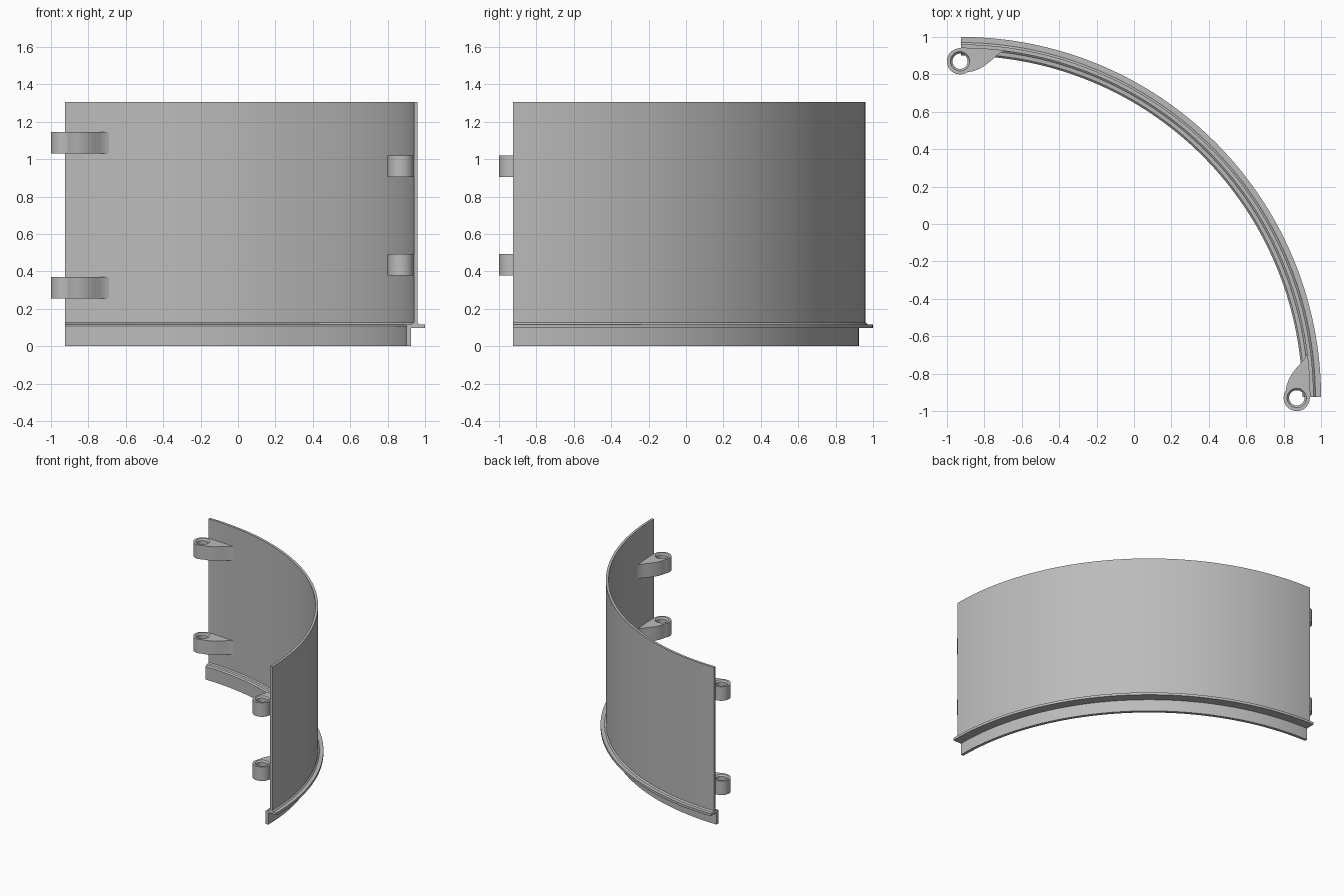
import bpy, bmesh, math
from mathutils import Vector

if "Cube" in bpy.data.objects:
    bpy.data.objects.remove(bpy.data.objects["Cube"], do_unlink=True)

AXIS = -0.926          # x and y of the curved panel's axis
SEGMENTS = 72

grey = bpy.data.materials.new("light grey")
grey.use_nodes = True
colour = (0.5, 0.5, 0.5, 1)
grey.diffuse_color = colour
grey.node_tree.nodes["Principled BSDF"].inputs["Base Color"].default_value = colour


def finish(bm, name):
    bmesh.ops.recalc_face_normals(bm, faces=bm.faces)
    mesh = bpy.data.meshes.new(name)
    bm.to_mesh(mesh)
    bm.free()
    mesh.materials.append(grey)
    obj = bpy.data.objects.new(name, mesh)
    bpy.context.collection.objects.link(obj)
    bpy.ops.object.select_all(action='DESELECT')
    obj.select_set(True)
    bpy.context.view_layer.objects.active = obj
    bpy.ops.object.shade_smooth_by_angle(angle=math.radians(25))
    return obj


def join_loops(bm, a, b):
    n = len(a)
    for i in range(n):
        j = (i + 1) % n
        bm.faces.new((a[i], a[j], b[j], b[i]))


# Quarter-round panel: wall, flange and stepped-in skirt swept as one section
section = [(1.826, 0), (1.85, 0), (1.85, 0.097), (1.926, 0.097), (1.926, 0.117),
           (1.896, 0.117), (1.886, 0.127), (1.886, 1.305), (1.866, 1.305),
           (1.866, 0.127), (1.857, 0.119), (1.836, 0.117), (1.826, 0.107)]
bm = bmesh.new()
rings = []
for i in range(SEGMENTS + 1):
    t = math.pi / 2 * i / SEGMENTS
    rings.append([bm.verts.new((AXIS + r * math.cos(t), AXIS + r * math.sin(t), z))
                  for r, z in section])
for a, b in zip(rings, rings[1:]):
    join_loops(bm, a, b)
bm.faces.new(rings[0])
bm.faces.new(rings[-1])
finish(bm, "curved_panel")

# Hinge lug: round eye with a chamfered hole and a tail blending into the wall
EYE = Vector((-0.93, 0.87))


def circle(radius, start=0, sweep=360, n=32):
    return [EYE + radius * Vector((math.cos(math.radians(start + sweep * i / n)),
                                   math.sin(math.radians(start + sweep * i / n))))
            for i in range(n)]


tail = [(-0.892, 0.811), (-0.86, 0.817), (-0.83, 0.828), (-0.8, 0.845),
        (-0.77, 0.868), (-0.74, 0.895), (-0.715, 0.915), (-0.69, 0.924),
        (-0.69, 0.932), (-0.8, 0.942)]
outline = circle(0.07, 90, 212) + [Vector(p) for p in tail]


def lug(name, z0, z1, swap):
    bm = bmesh.new()

    def loop(points, z):
        # swapping x and y mirrors the lug to the other end of the panel
        return [bm.verts.new((p.y, p.x, z) if swap else (p.x, p.y, z)) for p in points]

    c = 0.012
    low, high = loop(outline, z0), loop(outline, z1)
    join_loops(bm, low, high)
    bore = [loop(circle(r), z) for r, z in
            ((0.052, z0), (0.041, z0 + c), (0.041, z1 - c), (0.052, z1))]
    for a, b in zip(bore, bore[1:]):
        join_loops(bm, a, b)
    for rim, hole in ((low, bore[0]), (high, bore[-1])):
        edges = [bm.edges.get((ring[i - 1], ring[i]))
                 for ring in (rim, hole) for i in range(len(ring))]
        bmesh.ops.triangle_fill(bm, edges=edges, use_beauty=True)
    finish(bm, name)


lug("right_lower_lug", 0.255, 0.37, False)
lug("right_upper_lug", 1.03, 1.145, False)
lug("left_lower_lug", 0.378, 0.493, True)
lug("left_upper_lug", 0.905, 1.02, True)
